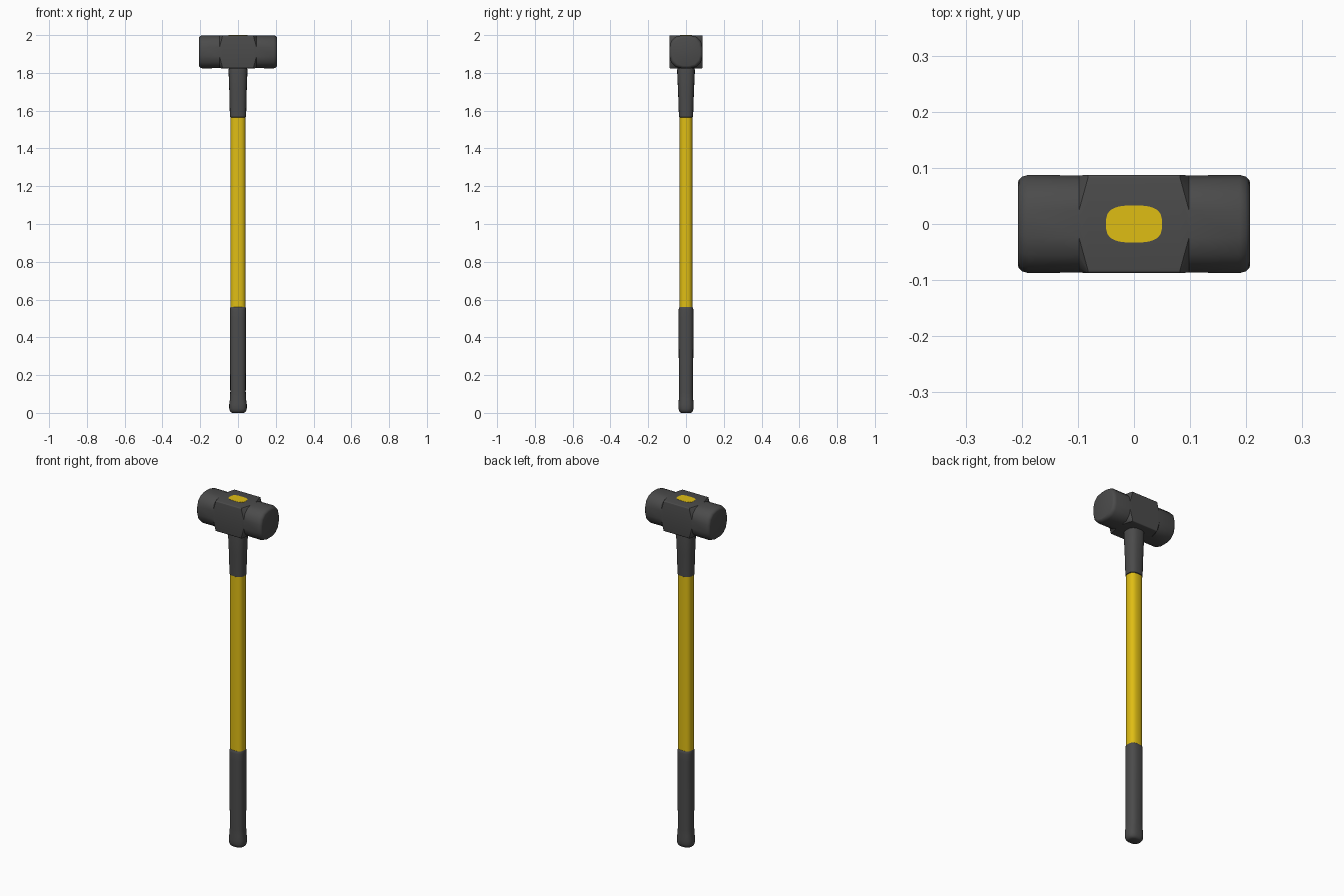
import bpy, bmesh, math

if "Cube" in bpy.data.objects:
    bpy.data.objects.remove(bpy.data.objects["Cube"])


def material(name, rgb):
    m = bpy.data.materials.new(name)
    m.diffuse_color = (*rgb, 1)
    m.use_nodes = True
    m.node_tree.nodes["Principled BSDF"].inputs["Base Color"].default_value = m.diffuse_color
    return m


GREY = material("dark grey", (0.07, 0.07, 0.07))
YELLOW = material("yellow", (0.74, 0.51, 0.007))


def loft(name, rings, mat, angle):
    """Skin a list of matching rings of 3D points and cap both ends."""
    bm = bmesh.new()
    loops = [[bm.verts.new(p) for p in ring] for ring in rings]
    n = len(loops[0])
    for a, b in zip(loops, loops[1:]):
        for i in range(n):
            j = (i + 1) % n
            bm.faces.new((a[i], a[j], b[j], b[i]))
    bm.faces.new(loops[0][::-1])
    bm.faces.new(loops[-1])
    bmesh.ops.recalc_face_normals(bm, faces=bm.faces)
    me = bpy.data.meshes.new(name)
    bm.to_mesh(me)
    bm.free()
    me.materials.append(mat)
    ob = bpy.data.objects.new(name, me)
    bpy.context.collection.objects.link(ob)
    bpy.ops.object.select_all(action='DESELECT')
    ob.select_set(True)
    bpy.context.view_layer.objects.active = ob
    bpy.ops.object.shade_smooth_by_angle(angle=math.radians(angle))
    return ob


def oval(z, rx, ry, power=2.6, n=32):
    """Horizontal superellipse ring."""
    ring = []
    for i in range(n):
        t = 2 * math.pi * i / n
        c, s = math.cos(t), math.sin(t)
        ring.append((math.copysign(abs(c) ** (2 / power), c) * rx,
                     math.copysign(abs(s) ** (2 / power), s) * ry, z))
    return ring


def rounded_square(x, h, r, seg=3):
    """Square ring across x with rounded corners, centred on the head."""
    ring = []
    for q in range(4):
        cx, cy = [(1, 1), (-1, 1), (-1, -1), (1, -1)][q]
        for k in range(seg + 1):
            t = math.pi / 2 * (q + k / seg)
            ring.append((x, cx * (h - r) + r * math.cos(t),
                         1.9115 + cy * (h - r) + r * math.sin(t)))
    return ring


# Head: square middle, corners cut away towards the two striking faces
half = [(0.082, 0.0875, 0.005), (0.098, 0.0865, 0.062), (0.188, 0.0875, 0.064),
        (0.199, 0.0845, 0.064), (0.205, 0.079, 0.062), (0.207, 0.074, 0.060)]
sections = [(-x, h, r) for x, h, r in half[::-1]] + half
loft("hammer_head", [rounded_square(*s) for s in sections], GREY, 32)

# Handle core and its end showing in the top of the head
loft("shaft", [oval(0.5, 0.040, 0.0345), oval(1.86, 0.040, 0.0345)], YELLOW, 40)
loft("shaft_end", [oval(1.95, 0.050, 0.033, 3), oval(2.0, 0.050, 0.033, 3)], YELLOW, 40)

# Flared collar below the head
loft("collar", [oval(1.565, 0.040, 0.0345), oval(1.567, 0.043, 0.0375),
                oval(1.70, 0.046, 0.042), oval(1.81, 0.050, 0.047),
                oval(1.82, 0.049, 0.046), oval(1.84, 0.046, 0.043)], GREY, 40)

# Hand grip with a knob at the bottom
grip = [(0.0, 0.030, 0.024), (0.004, 0.038, 0.032), (0.012, 0.044, 0.037),
        (0.024, 0.0465, 0.040), (0.045, 0.0465, 0.040), (0.075, 0.0425, 0.038),
        (0.11, 0.041, 0.037), (0.50, 0.0425, 0.040), (0.545, 0.0425, 0.039),
        (0.557, 0.0415, 0.037), (0.56, 0.040, 0.0345)]
loft("grip", [oval(*g) for g in grip], GREY, 40)
